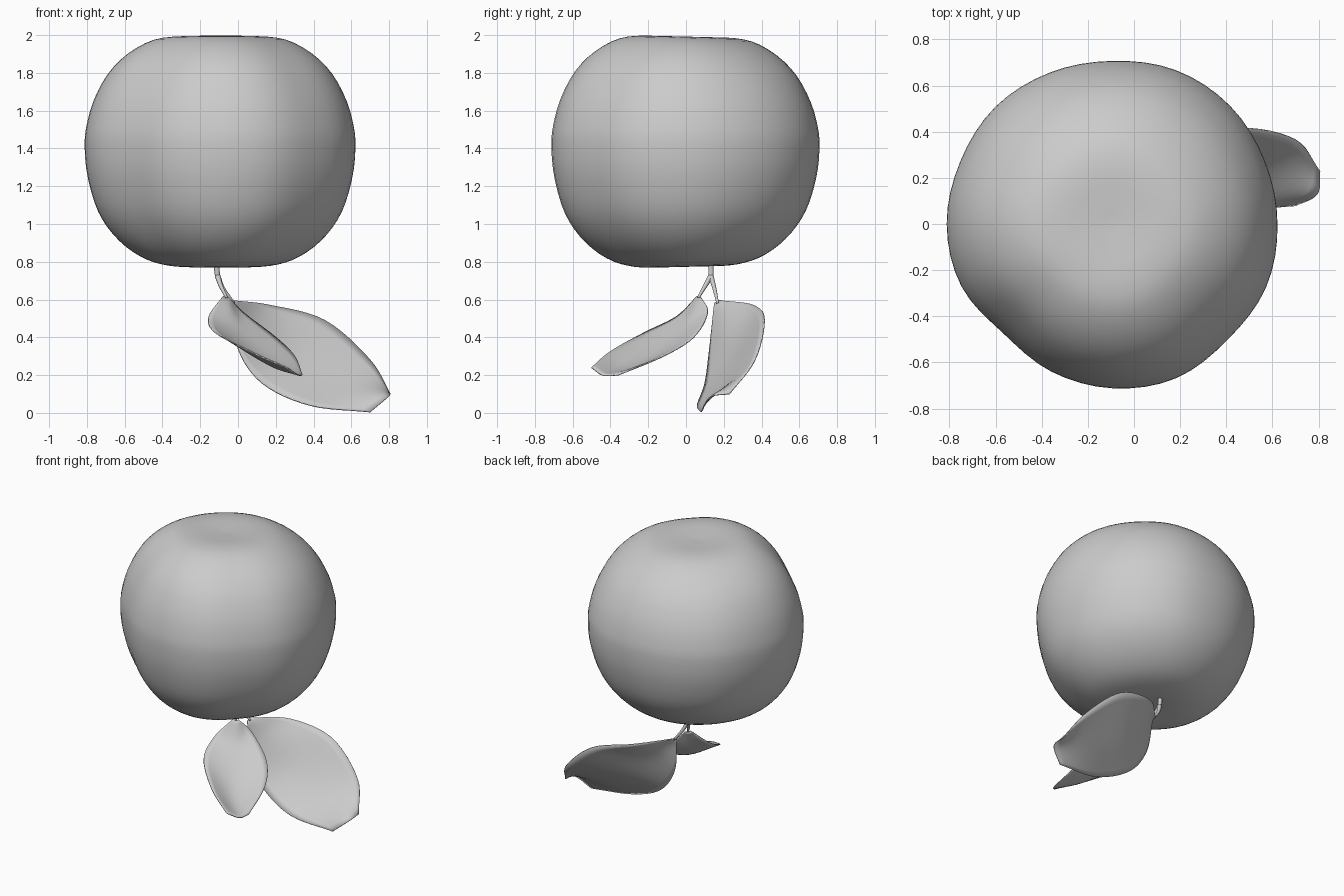
import bpy, math
from mathutils import Vector

if "Cube" in bpy.data.objects:
    bpy.data.objects.remove(bpy.data.objects["Cube"])


def spline(pts, t):
    """Catmull-Rom point on an open control list, t in 0..1."""
    n = len(pts) - 1
    i = min(int(t * n), n - 1)
    u = t * n - i
    p1, p2 = Vector(pts[i]), Vector(pts[i + 1])
    p0 = Vector(pts[i - 1]) if i else 2 * p1 - p2
    p3 = Vector(pts[i + 2]) if i + 2 <= n else 2 * p2 - p1
    return 0.5 * (2 * p1 + (p2 - p0) * u + (2 * p0 - 5 * p1 + 4 * p2 - p3) * u * u
                  + (3 * p1 - p0 - 3 * p2 + p3) * u ** 3)


def make(name, verts, faces):
    me = bpy.data.meshes.new(name)
    me.from_pydata(verts, [], faces)
    me.update()
    me.shade_smooth()
    ob = bpy.data.objects.new(name, me)
    bpy.context.collection.objects.link(ob)
    return ob


def fruit():
    # lathe profile with shallow dimples, and a lumpy outline around the axis
    prof = [(0, 1.982), (.12, 1.988), (.25, 1.991), (.37, 1.968), (.495, 1.895), (.595, 1.79),
            (.668, 1.65), (.704, 1.52), (.714, 1.42), (.702, 1.27), (.657, 1.10), (.592, .98),
            (.50, .882), (.395, .815), (.29, .783), (.18, .773), (.08, .78), (0, .79)]
    lumps = [.715, .715, .722, .72, .705, .708, .715, .71, .715, .705, .667, .69, .71, .722, .707, .72]
    ring = [(v / .712, 0) for v in lumps + lumps[:1]]
    N, M = 64, 48
    rows = [spline(prof, j / M) for j in range(M + 1)]
    verts = [(-.095, 0, rows[0].y)]
    for p in rows[1:-1]:
        for k in range(N):
            a = 2 * math.pi * k / N
            f = 1 + (spline(ring, k / N).x - 1) * min(1, p.x / .6)
            # shoulders are rounder on the diagonals and tilt slightly forward
            h = (p.y - 1.385) / .615
            r = p.x * f * (1 - .04 * h * h * math.sin(2 * a) ** 2)
            y = r * math.sin(a)
            verts.append((-.095 + r * math.cos(a), y, p.y - .025 * y * h))
    verts.append((-.095, 0, rows[-1].y))
    last = len(verts) - 1
    faces = []
    for k in range(N):
        k2 = (k + 1) % N
        faces.append((0, 1 + k, 1 + k2))
        for j in range(M - 2):
            a, b = 1 + j * N, 1 + (j + 1) * N
            faces.append((a + k, b + k, b + k2, a + k2))
        c = 1 + (M - 2) * N
        faces.append((c + k, last, c + k2))
    return make("fruit", verts, faces)


def leaf(name, edge_a, midrib, edge_b, n=24, m=12):
    # surface swept across two edges and a sunken midrib
    verts, faces = [], []
    for i in range(n + 1):
        t = i / n
        row = [spline(c, t) for c in (edge_a, midrib, edge_b)]
        verts += [spline(row, j / m) for j in range(m + 1)]
    for i in range(n):
        for j in range(m):
            a = i * (m + 1) + j
            faces.append((a, a + 1, a + m + 2, a + m + 1))
    ob = make(name, verts, faces)
    s = ob.modifiers.new("thickness", "SOLIDIFY")
    s.thickness, s.offset = .006, 0
    return ob


def tube(name, pts, radii, n=12, m=10):
    verts, faces = [], []
    for i in range(n + 1):
        t = i / n
        p = spline(pts, t)
        d = spline(pts, min(1, t + .02)) - spline(pts, max(0, t - .02))
        x = d.cross(Vector((0, 1, .3))).normalized()
        y = d.cross(x).normalized()
        r = radii[0] + (radii[1] - radii[0]) * t
        verts += [p + r * (math.cos(2 * math.pi * k / m) * x + math.sin(2 * math.pi * k / m) * y)
                  for k in range(m)]
    for i in range(n):
        for k in range(m):
            k2 = (k + 1) % m
            faces.append((i * m + k, i * m + k2, (i + 1) * m + k2, (i + 1) * m + k))
    faces += [tuple(range(m))[::-1], tuple(range(n * m, n * m + m))]
    return make(name, verts, faces)


fruit()

# forked stem
tube("stem", [(-.11, .13, .82), (-.112, .132, .76), (-.105, .132, .71)], (.015, .014))
tube("large_leaf_stalk", [(-.108, .132, .725), (-.08, .15, .66), (-.02, .168, .58)], (.015, .007))
tube("small_leaf_stalk", [(-.108, .132, .725), (-.09, .10, .67), (-.06, .065, .61)], (.015, .007))

# large leaf, reaching right and down
leaf("large_leaf",
     [(-.03, .18, .595), (.17, .36, .57), (.46, .415, .49), (.70, .365, .28), (.805, .23, .10)],
     [(-.03, .165, .59), (.08, .215, .455), (.28, .25, .30), (.54, .21, .15), (.795, .13, .085)],
     [(-.03, .15, .58), (.0, .125, .34), (.13, .10, .155), (.38, .06, .04), (.70, .08, .004)])

# small leaf, reaching forward and down, with a blunt tip
leaf("small_leaf",
     [(-.08, .06, .618), (-.155, -.05, .51), (-.12, -.22, .425), (.07, -.40, .325), (.26, -.50, .24)],
     [(-.06, .07, .61), (-.01, .0, .465), (.09, -.16, .325), (.20, -.31, .24), (.32, -.44, .20)],
     [(-.05, .08, .612), (.03, .115, .53), (.20, .04, .40), (.30, -.12, .30), (.34, -.36, .20)])
